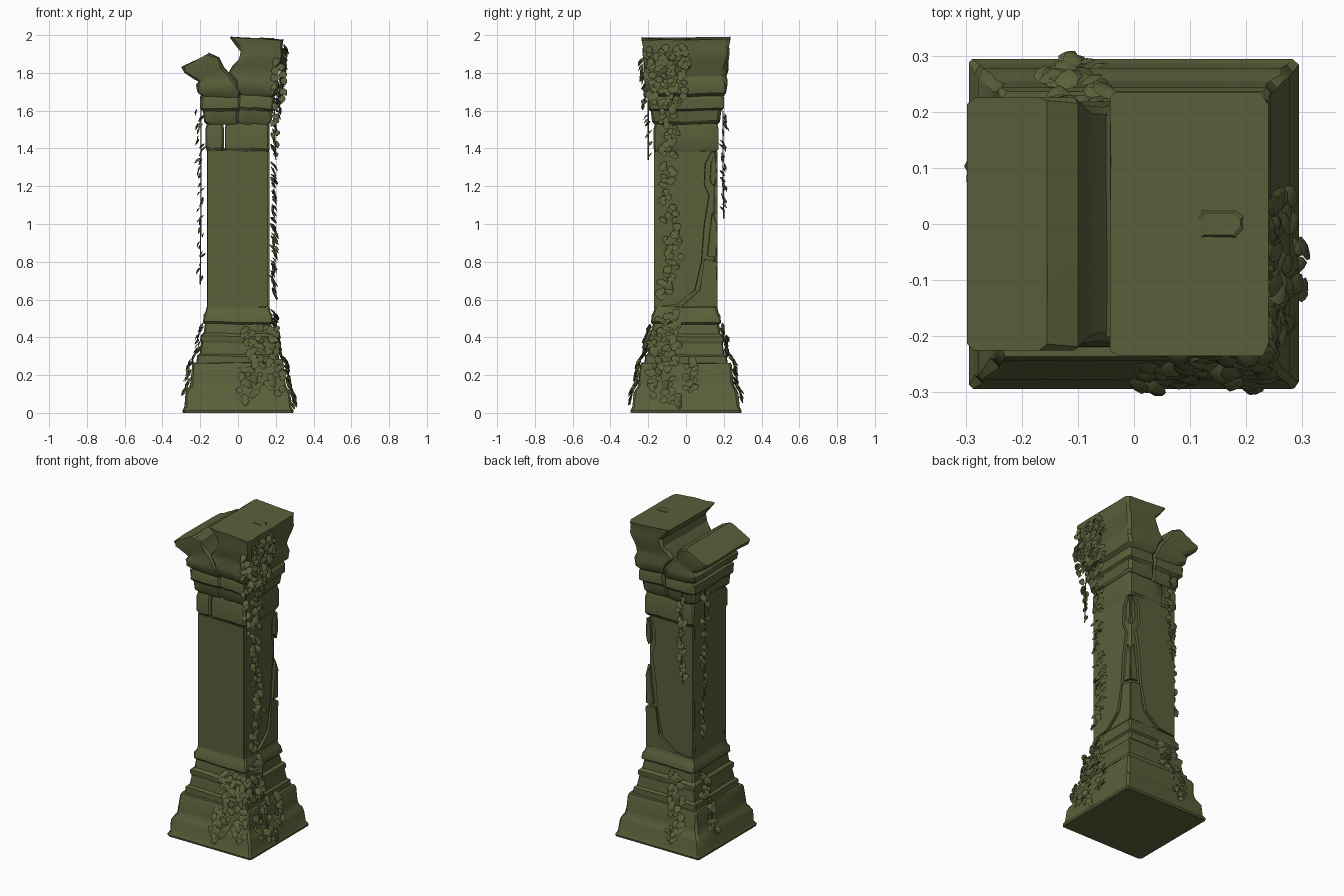
import bpy, bmesh, math, random
from mathutils import Vector, Matrix

rng = random.Random(7)
if "Cube" in bpy.data.objects:
    bpy.data.objects.remove(bpy.data.objects["Cube"], do_unlink=True)

moss = bpy.data.materials.new("mossy_stone")
moss.use_nodes = True
COLOR = (0.105, 0.115, 0.042, 1)
moss.diffuse_color = COLOR
moss.node_tree.nodes["Principled BSDF"].inputs["Base Color"].default_value = COLOR


def finish(name, bm, angle=30):
    bmesh.ops.recalc_face_normals(bm, faces=bm.faces)
    mesh = bpy.data.meshes.new(name)
    bm.to_mesh(mesh)
    bm.free()
    obj = bpy.data.objects.new(name, mesh)
    bpy.context.collection.objects.link(obj)
    mesh.materials.append(moss)
    bpy.ops.object.select_all(action="DESELECT")
    obj.select_set(True)
    bpy.context.view_layer.objects.active = obj
    bpy.ops.object.shade_smooth_by_angle(angle=math.radians(angle))
    return obj


def loft(name, rings, chip=0.012, wobble=0.004):
    """Stack worn rectangular rings: left x, left z, right x, right z, half depth."""
    bm = bmesh.new()
    loops = []
    steps = 4
    sag = [rng.uniform(-wobble, wobble) for _ in range(4 * (steps + 1))]
    for x0, z0, x1, z1, h in rings:
        corners = [Vector(c) for c in ((x0, -h), (x1, -h), (x1, h), (x0, h))]
        loop = []
        for i in range(4):
            a, b = corners[i], corners[(i + 1) % 4]
            d = (b - a).normalized()
            a = a + d * chip * rng.uniform(0.4, 1.5)
            b = b - d * chip * rng.uniform(0.4, 1.5)
            for k in range(steps + 1):
                p = a.lerp(b, k / steps)
                t = (p.x - x0) / (x1 - x0)
                z = z0 + (z1 - z0) * t
                if z > 0.02:
                    z += sag[i * (steps + 1) + k]
                loop.append(bm.verts.new((p.x, p.y, z)))
        loops.append(loop)
    n = len(loops[0])
    for low, high in zip(loops, loops[1:]):
        for i in range(n):
            j = (i + 1) % n
            bm.faces.new((low[i], low[j], high[j], high[i]))
    bm.faces.new(loops[0][::-1])
    bm.faces.new(loops[-1])
    return finish(name, bm)


def square(profile):
    return [(-h, z, h, z, h) for z, h in profile]


# Stepped pedestal and mouldings
PLINTH = [(0, .292), (.012, .294), (.03, .284), (.1, .278), (.125, .266), (.14, .256),
          (.17, .25), (.25, .243), (.265, .236)]
MOULDING = [(.255, .22), (.3, .217), (.31, .203), (.37, .194), (.385, .2), (.405, .198),
            (.42, .182), (.47, .175), (.48, .185), (.515, .182), (.53, .172), (.56, .166)]
loft("pedestal_plinth", square(PLINTH))
loft("pedestal_moulding", square(MOULDING), 0.008)

# Shaft core with separate facing slabs on the two broken sides
loft("shaft_core", [(-.165, z, .152, z, .152) for z in (.55, .8, 1.1, 1.4)], .008)


def slab(name, outline, axis, inner, outer):
    bm = bmesh.new()
    rows = []
    for d in (inner, outer):
        inset = .004 if d == outer else 0
        cu = sum(p[0] for p in outline) / len(outline)
        rows.append([bm.verts.new((d, u - inset * (1 if u > cu else -1), z) if axis == "x"
                                  else (u - inset * (1 if u > cu else -1), d, z))
                     for u, z in outline])
    for i in range(len(outline)):
        j = (i + 1) % len(outline)
        bm.faces.new((rows[0][i], rows[0][j], rows[1][j], rows[1][i]))
    for row in rows:
        bm.faces.new(row)
    finish(name, bm)


UPPER = [(-.165, .56), (-.05, .575), (.05, .65), (.085, .8), (.1, 1.0), (.125, 1.15),
         (.1, 1.21), (.105, 1.32), (.14, 1.385), (-.165, 1.385)]
LOWER = [(-.03, .56), (.165, .56), (.167, .8), (.1, .815), (.07, .65)]
MIDDLE = [(.11, .83), (.163, .825), (.167, 1.0), (.135, 1.06)]
CORNER = [(.125, 1.23), (.15, 1.2), (.165, 1.25), (.16, 1.36), (.13, 1.33)]
for axis in "xy":
    for label, outline in (("upper", UPPER), ("lower", LOWER),
                           ("middle", MIDDLE), ("corner", CORNER)):
        slab(f"shaft_facing_{label}_{axis}", outline, axis, .14, .167)
slab("shaft_facing_front", [(-.165, .555), (.163, .56), (.163, 1.385), (-.165, 1.39)],
     "y", -.14, -.17)

# Two collar stones with a joint between them
for name, xa, xb in (("collar_stone_right", -.172, -.075), ("collar_stone_left", -.07, .168)):
    loft(name, [(xa + .008, 1.385, xb - .006, 1.385, .16), (xa, 1.405, xb, 1.4, .172),
                (xa, 1.5, xb, 1.505, .172), (xa + .008, 1.535, xb - .004, 1.535, .162)], .008)

# Split capital: a leaning chunk and an upright chunk
loft("capital_leaning_chunk", [
    (-.165, 1.53, .005, 1.53, .168), (-.18, 1.545, .005, 1.55, .18),
    (-.185, 1.6, .005, 1.6, .186), (-.2, 1.615, .01, 1.615, .2), (-.202, 1.67, .01, 1.66, .2),
    (-.19, 1.68, .012, 1.67, .195), (-.215, 1.7, .01, 1.7, .212), (-.222, 1.735, -.005, 1.745, .218),
    (-.205, 1.755, -.04, 1.79, .208), (-.225, 1.765, -.075, 1.83, .212),
    (-.285, 1.805, -.1, 1.88, .225), (-.298, 1.83, -.155, 1.905, .225)])
loft("capital_upright_chunk", [
    (0, 1.53, .165, 1.53, .168), (0, 1.55, .178, 1.545, .18), (0, 1.6, .185, 1.6, .186),
    (.005, 1.62, .198, 1.61, .2), (.012, 1.67, .198, 1.66, .2), (.01, 1.685, .188, 1.675, .195),
    (-.01, 1.715, .208, 1.69, .212), (-.015, 1.76, .217, 1.74, .22), (-.05, 1.8, .205, 1.78, .21),
    (-.03, 1.835, .215, 1.82, .215), (.005, 1.87, .23, 1.87, .226), (.015, 1.915, .238, 1.9, .23),
    (-.01, 1.945, .235, 1.94, .228), (-.043, 1.99, .24, 1.975, .235)], .016)
# Flat flake broken off the capital top
loft("capital_top_flake", [(.1, 1.975, .2, 1.972, .03), (.12, 1.987, .19, 1.984, .02)], .012, .001)

# Ivy follows this outline of the pillar
OUTLINE = PLINTH + MOULDING[1:] + [(1.4, .168), (1.53, .172), (1.6, .186), (1.66, .2),
                                   (1.75, .218), (1.87, .23), (2, .24)]
SIDES = {"left": 90, "back": 180, "right": 270, "front": 0}


def half_width(z):
    for (za, ha), (zb, hb) in zip(OUTLINE, OUTLINE[1:]):
        if za <= z <= zb:
            return ha + (hb - ha) * (z - za) / max(zb - za, 1e-6)
    return OUTLINE[-1][1]


LEAF = [(0, -.62), (.34, -.36), (.5, .05), (.3, .42), (-.1, .5), (-.42, .3), (-.48, -.12), (-.28, -.42)]


def add_leaf(bm, side, u, out, z, size):
    """A domed leaf whose tip droops outward from one face of the pillar."""
    tilt = math.radians(rng.uniform(8, 48))
    m = (Matrix.Rotation(math.radians(SIDES[side]), 4, "Z") @ Matrix.Translation((u, -out, z))
         @ Matrix.Rotation(rng.uniform(-.5, .5), 4, "Z") @ Matrix.Rotation(-tilt, 4, "X")
         @ Matrix.Rotation(rng.uniform(-.6, .6), 4, "Y"))
    rim = [bm.verts.new(m @ Vector((a * size, 0, b * size))) for a, b in LEAF]
    front = bm.verts.new(m @ Vector((0, -size * .2, 0)))
    back = bm.verts.new(m @ Vector((0, -size * .08, 0)))
    for i in range(len(rim)):
        j = (i + 1) % len(rim)
        bm.faces.new((rim[i], rim[j], front))
        bm.faces.new((rim[j], rim[i], back))


def ivy(name, side, path, count, spread, lift=.016, size=.04):
    """Scatter leaves around a (sideways, height) path on one face."""
    bm = bmesh.new()
    for k in range(count):
        t = (k + rng.random()) / count * (len(path) - 1)
        i = min(int(t), len(path) - 2)
        (ua, za), (ub, zb) = path[i], path[i + 1]
        f = t - i
        u = ua + (ub - ua) * f + rng.uniform(-spread, spread)
        z = za + (zb - za) * f + rng.uniform(-.012, .012)
        out = half_width(z) + lift * rng.uniform(.5, 1.4)
        add_leaf(bm, side, u, out, z, size * rng.uniform(.75, 1.2))
    finish(name, bm, 50)


# Side strand draping from the capital, dense at the top
ivy("ivy_capital_left", "left", [(-.1, 1.93), (-.1, 1.8), (-.12, 1.64)], 110, .11)
ivy("ivy_capital_corner", "front", [(.21, 1.88), (.22, 1.66)], 14, .03, .012)
ivy("ivy_corner_hanging", "front", [(.19, 1.65), (.2, 1.36)], 10, .012, .03, .034)
ivy("ivy_strand_left", "left", [(-.11, 1.66), (-.08, 1.45), (-.11, 1.2), (-.08, .95),
                                (-.06, .82), (-.13, .6)], 90, .04, .026)
# Thin hanging strands
ivy("ivy_strand_right", "right", [(-.09, 1.6), (-.1, 1.2), (-.11, .7)], 36, .015, .034, .037)
ivy("ivy_strand_back", "back", [(.11, 1.58), (.1, 1.3), (.12, 1.05)], 22, .016, .034, .04)
# Patches spreading over the pedestal
ivy("ivy_base_front", "front", [(.08, .46), (.09, .3), (.04, .06)], 55, .055)
ivy("ivy_base_front_corner", "front", [(.18, .46), (.19, .27), (.2, .1)], 36, .045)
ivy("ivy_base_left", "left", [(-.08, .53), (-.1, .4), (-.13, .22), (-.1, .04)], 75, .075)
ivy("ivy_base_left_edge", "left", [(.03, .28), (.02, .1)], 12, .04)
ivy("ivy_base_back", "back", [(.07, .46), (.09, .28), (.12, .07)], 50, .055)
ivy("ivy_base_right", "right", [(-.1, .46), (-.12, .27), (-.11, .1)], 32, .032)


# Slender vine stems behind the leaves
def stem(name, points):
    curve = bpy.data.curves.new(name, "CURVE")
    curve.dimensions = "3D"
    curve.bevel_depth = .003
    curve.bevel_resolution = 1
    spline = curve.splines.new("POLY")
    spline.points.add(len(points) - 1)
    for p, co in zip(spline.points, points):
        p.co = (*co, 1)
    curve.materials.append(moss)
    bpy.context.collection.objects.link(bpy.data.objects.new(name, curve))


stem("stem_right", [(-.195, .09, 1.62), (-.195, .1, 1.2), (-.2, .11, .68)])
stem("stem_back", [(-.11, .195, 1.6), (-.1, .195, 1.3), (-.12, .2, 1.03)])
stem("stem_corner", [(.19, -.2, 1.68), (.2, -.2, 1.34)])
